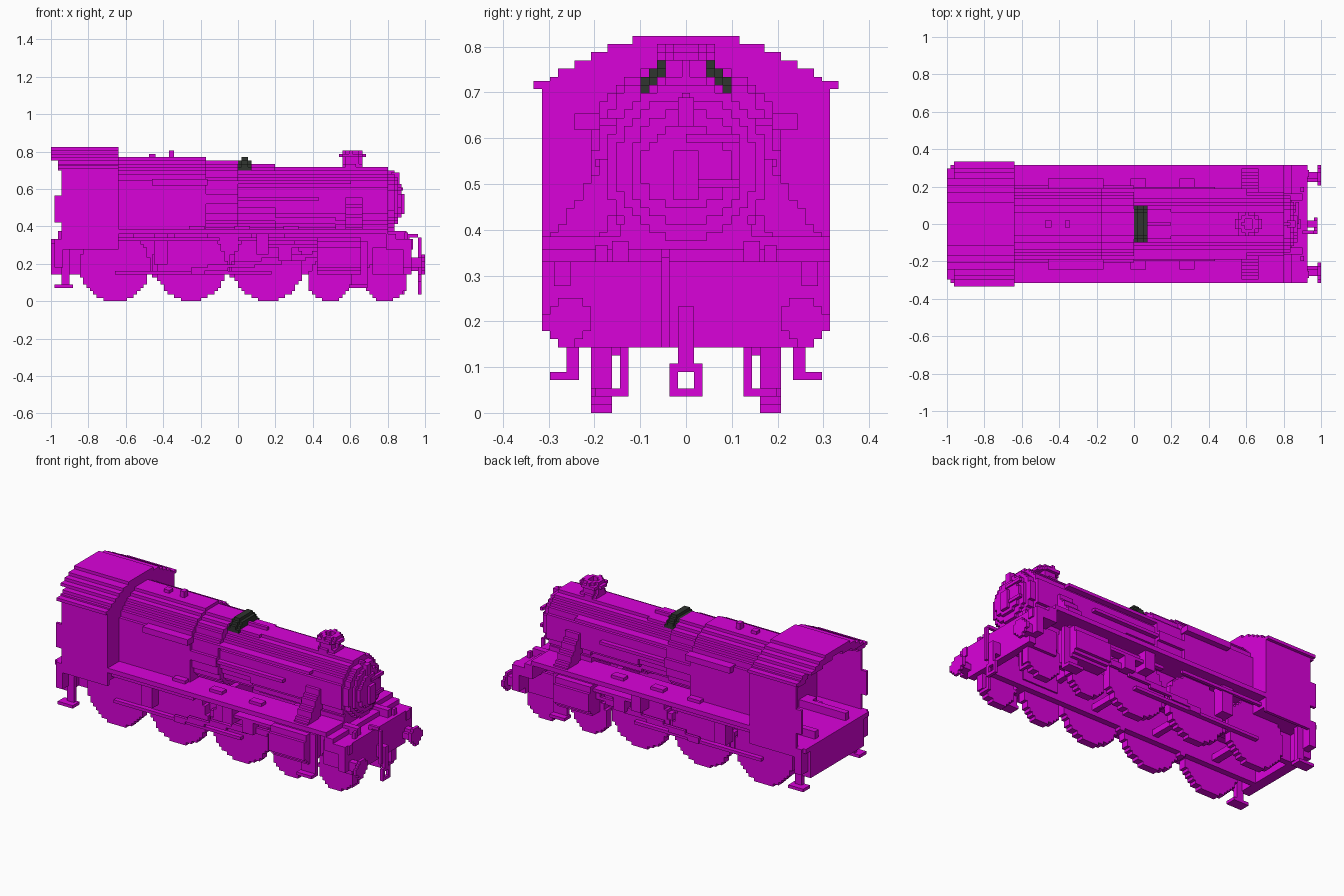
import bpy, bmesh, math

S = (0.018, 0.018, 0.0179)  # size of one block

cube = bpy.data.objects.get("Cube")
if cube:
    bpy.data.objects.remove(cube, do_unlink=True)


def material(name, color):
    m = bpy.data.materials.new(name)
    m.use_nodes = True
    m.diffuse_color = color
    m.node_tree.nodes["Principled BSDF"].inputs["Base Color"].default_value = color
    return m


MAGENTA = material("magenta", (0.7, 0.0005, 0.7, 1))
DARK = material("dark_grey_green", (0.03, 0.036, 0.03, 1))


def snap_half(ends, axis):
    # Plain blocks sit on a half-block grid and are at least one block thick
    low, high = (round(2 * e / S[axis]) / 2 for e in ends)
    return low, max(high, low + 1)


def snap_block(ends, axis):
    # Stepped profiles use whole blocks that straddle the centre line in y
    off = 0.5 if axis == 1 else 0
    return [math.copysign(round(abs(e) / S[axis] - off) + off, e) for e in ends]


def prism(name, axis, a_range, u_range, v_range, test=None, mat=MAGENTA):
    """Stepped profile of blocks (where test holds) drawn out along an axis."""
    ua, va = [i for i in range(3) if i != axis]
    snap = snap_block if test else snap_half
    a0, a1 = snap_half(a_range, axis)
    u0, u1 = snap(u_range, ua)
    v0, v1 = snap(v_range, va)
    if test:
        cells = {(u0 + i, v0 + j) for i in range(int(u1 - u0)) for j in range(int(v1 - v0))
                 if test((u0 + i + 0.5) * S[ua], (v0 + j + 0.5) * S[va])}
        du, dv = 1, 1
    else:
        cells = {(u0, v0)}
        du, dv = u1 - u0, v1 - v0
    bm, verts = bmesh.new(), {}

    def vert(a, u, v):
        if (a, u, v) not in verts:
            co = [0, 0, 0]
            co[axis], co[ua], co[va] = a * S[axis], u * S[ua], v * S[va]
            verts[a, u, v] = bm.verts.new(co)
        return verts[a, u, v]

    for u, v in cells:
        ring = [(u, v), (u + du, v), (u + du, v + dv), (u, v + dv)]
        near = [(u, v - dv), (u + du, v), (u, v + dv), (u - du, v)]
        for a in (a0, a1):
            bm.faces.new([vert(a, *p) for p in ring])
        for k in range(4):
            if near[k] not in cells:
                p, q = ring[k], ring[(k + 1) % 4]
                bm.faces.new([vert(a0, *p), vert(a0, *q), vert(a1, *q), vert(a1, *p)])
    bmesh.ops.recalc_face_normals(bm, faces=bm.faces)
    mesh = bpy.data.meshes.new(name)
    bm.to_mesh(mesh)
    bm.free()
    mesh.materials.append(mat)
    bpy.context.collection.objects.link(bpy.data.objects.new(name, mesh))


def box(name, x, y, z):
    prism(name, 0, x, y, z)


def sided(y, s):
    return y if s > 0 else (-y[1], -y[0])


def pair(name, x, y, z):
    for s in (-1, 1):
        box(name + ("_near" if s < 0 else "_far"), x, sided(y, s), z)


def disc(cu, cv, r):
    return lambda u, v: math.hypot(u - cu, v - cv) < r


def barrel(name, x, cz, r):
    prism(name, 0, x, (-r - 0.02, r + 0.02), (cz - r - 0.02, cz + r + 0.02), disc(0, cz, r))


# Boiler, smokebox and rounded door
barrel("boiler_rear", (-0.18, 0), 0.553, 0.2)
barrel("boiler_middle", (0, 0.2), 0.553, 0.172)
barrel("boiler_front", (0.2, 0.52), 0.543, 0.177)
barrel("smokebox", (0.52, 0.804), 0.541, 0.179)
for x, r in [(0.839, 0.155), (0.857, 0.125), (0.875, 0.095)]:
    barrel("smokebox_door", (0.79, x), 0.535, r)
box("door_handle", (0.86, 0.893), (-0.03, 0.03), (0.465, 0.57))
for z in (0.49, 0.59):
    box("door_hinge", (0.86, 0.885), (0, 0.12), (z, z + 0.02))
box("door_lamp_bracket", (0.82, 0.86), (-0.017, 0.017), (0.63, 0.685))
box("smokebox_saddle", (0.52, 0.8), (-0.14, 0.14), (0.3, 0.41))

# Firebox with straight lower sides
prism("firebox", 0, (-0.65, -0.17), (-0.24, 0.24), (0.38, 0.8),
      lambda y, z: abs(y) < 0.2 if z < 0.5 else math.hypot(y, z - 0.553) < 0.216)
pair("firebox_rail", (-0.46, -0.16), (0.19, 0.245), (0.62, 0.655))
pair("handrail", (-0.17, 0.6), (0.14, 0.19), (0.625, 0.643))
pair("boiler_pipe", (0, 0.43), (0.16, 0.2), (0.535, 0.555))
for x, top in ((-0.46, 0.786), (-0.355, 0.805)):
    box("safety_valve", (x - 0.015, x + 0.015), (-0.02, 0.02), (0.74, top))

# Dark saddle over the boiler
for x, top in (((0, 0.07), 0.75), ((0.018, 0.054), 0.77)):
    prism("dark_band", 0, x, (-0.1, 0.1), (0.69, 0.77),
          lambda y, z, top=top: z < min(top, top + 0.05 - 0.9 * abs(y)), DARK)

# Chimney with a hollow top
for name, z, r, hole in [("chimney_base", (0.7, 0.732), 0.06, 0),
                         ("chimney_stem", (0.7, 0.77), 0.05, 0),
                         ("chimney_lip", (0.768, 0.786), 0.07, 0.027),
                         ("chimney_rim", (0.786, 0.804), 0.055, 0.027)]:
    prism(name, 2, z, (0.5, 0.72), (-0.1, 0.1),
          lambda x, y, r=r, h=hole: h <= math.hypot(x - 0.61, y) < r)


# Cab: open rear, curved roof
def roof_top(y):
    return 0.831 - 1.2 * y * y


for x0, low in ((-1, 0.757), (-0.965, 0.7)):
    prism("cab_roof", 0, (x0, -0.636), (-0.32, 0.32), (low, 0.825),
          lambda y, z: roof_top(y) - 0.05 < z < roof_top(y))
pair("roof_gutter", (-0.965, -0.636), (0.29, 0.333), (0.705, 0.722))
prism("cab_front", 0, (-0.66, -0.643), (-0.31, 0.31), (0.32, 0.825),
      lambda y, z: z < roof_top(y) - 0.02)
pair("cab_side", (-0.945, -0.643), (0.297, 0.315), (0.28, 0.71))
pair("cab_handrail", (-0.98, -0.94), (0.297, 0.315), (0.42, 0.56))
box("cab_floor", (-1, -0.64), (-0.3, 0.3), (0.3, 0.335))
box("rear_beam", (-1, -0.94), (-0.25, 0.25), (0.145, 0.335))
pair("rear_beam_end", (-0.98, -0.94), (0.24, 0.315), (0.18, 0.335))
pair("rear_step_hanger", (-0.945, -0.9), (0.235, 0.265), (0.07, 0.32))
pair("rear_step", (-0.98, -0.88), (0.235, 0.3), (0.072, 0.09))

# Running plate and front platform
pair("running_plate", (-0.65, 0.8), (0.12, 0.315), (0.357, 0.386))
box("front_platform", (0.79, 0.925), (-0.315, 0.315), (0.28, 0.333))
box("platform_step", (0.79, 0.85), (-0.315, 0.315), (0.32, 0.357))
box("front_beam", (0.885, 0.925), (-0.315, 0.315), (0.18, 0.333))
box("front_beam_lower", (0.885, 0.925), (-0.25, 0.25), (0.143, 0.2))
for x in (-0.22, 0.02, 0.28):
    pair("plate_fitting", (x - 0.04, x + 0.04), (0.2, 0.245), (0.38, 0.404))

# Frames between the wheels
pair("frame", (-0.96, 0.9), (0.125, 0.16), (0.143, 0.375))
for x in (-0.45, -0.03, 0.4, 0.65):
    box("frame_stretcher", (x, x + 0.036), (-0.13, 0.13), (0.25, 0.34))

# Wheels, rods, cylinders, steam pipes and buffers on each side
DRIVERS = (-0.66, -0.25, 0.16)
WHEELS = [(x, 0.188) for x in DRIVERS] + [(0.49, 0.116), (0.79, 0.116)]
for s in (-1, 1):
    side = "near" if s < 0 else "far"
    for x, r in WHEELS:
        prism("wheel_" + side, 1, sided((0.16, 0.21), s), (x - r - 0.02, x + r + 0.02),
              (0, 2 * r + 0.02), disc(x, r, r))
    prism("cylinder_" + side, 0, (0.42, 0.66), sided((0.12, 0.315), s), (0.14, 0.36),
          disc(s * 0.215, 0.24, 0.105))
    prism("steam_pipe_" + side, 0, (0.575, 0.664), sided((0.14, 0.29), s), (0.38, 0.57),
          lambda y, z: 0.665 < z + 1.5 * abs(y) < 0.82)
    for name, x, r in (("buffer_head_", (0.98, 1), 0.05), ("buffer_stem_", (0.92, 0.98), 0.03)):
        prism(name + side, 0, x, sided((0.2, 0.32), s), (0.14, 0.27),
              disc(s * 0.258, 0.2, r))
    prism("connecting_rod_" + side, 1, sided((0.225, 0.243), s), (-0.25, 0.44), (0.1, 0.3),
          lambda x, z: abs(z - (0.16 + 0.13 * (x + 0.25))) < 0.016)
for x in DRIVERS:
    box("axle", (x - 0.02, x + 0.02), (-0.16, 0.16), (0.17, 0.205))
pair("coupling_rod", (-0.66, 0.18), (0.207, 0.23), (0.143, 0.165))
pair("slide_bar", (0.16, 0.43), (0.22, 0.27), (0.285, 0.305))
pair("crosshead", (0.22, 0.29), (0.22, 0.27), (0.215, 0.305))
pair("motion_bracket", (0.1, 0.16), (0.16, 0.285), (0.25, 0.36))
pair("valve_rod", (0, 0.43), (0.22, 0.243), (0.32, 0.34))
pair("injector", (-0.45, -0.38), (0.2, 0.27), (0.2, 0.36))
pair("side_pipe", (-0.64, -0.1), (0.26, 0.28), (0.32, 0.34))
for x in (-0.455, -0.045):
    pair("brake_block", (x, x + 0.036), (0.125, 0.2), (0.125, 0.25))

# Front wheel covers, steps and guard irons
pair("front_wheel_cover", (0.72, 0.89), (0.207, 0.225), (0.143, 0.29))
pair("front_step_hanger", (0.6, 0.69), (0.235, 0.265), (0.07, 0.32))
pair("front_step", (0.595, 0.695), (0.235, 0.3), (0.072, 0.09))
pair("guard_iron", (0.875, 0.893), (0.125, 0.143), (0.04, 0.16))
pair("guard_foot", (0.875, 0.893), (0.125, 0.2), (0.036, 0.054))

# Draw hook, coupling link, hose and lamp irons
box("draw_hook", (0.92, 0.985), (-0.017, 0.017), (0.165, 0.23))
box("coupling_drop", (0.965, 0.982), (-0.017, 0.017), (0.1, 0.17))
pair("coupling_link_side", (0.965, 0.982), (0.018, 0.036), (0.036, 0.107))
for z in (0.036, 0.09):
    box("coupling_link_bar", (0.965, 0.982), (-0.02, 0.02), (z, z + 0.018))
box("hose_rise", (0.9, 0.92), (-0.054, -0.036), (0.32, 0.357))
box("hose_top", (0.9, 0.965), (-0.054, -0.036), (0.34, 0.357))
box("hose_drop", (0.96, 0.98), (-0.054, -0.036), (0.145, 0.34))
pair("lamp_iron", (0.89, 0.91), (0.175, 0.195), (0.33, 0.37))
pair("platform_block", (0.88, 0.94), (0.25, 0.285), (0.28, 0.335))
